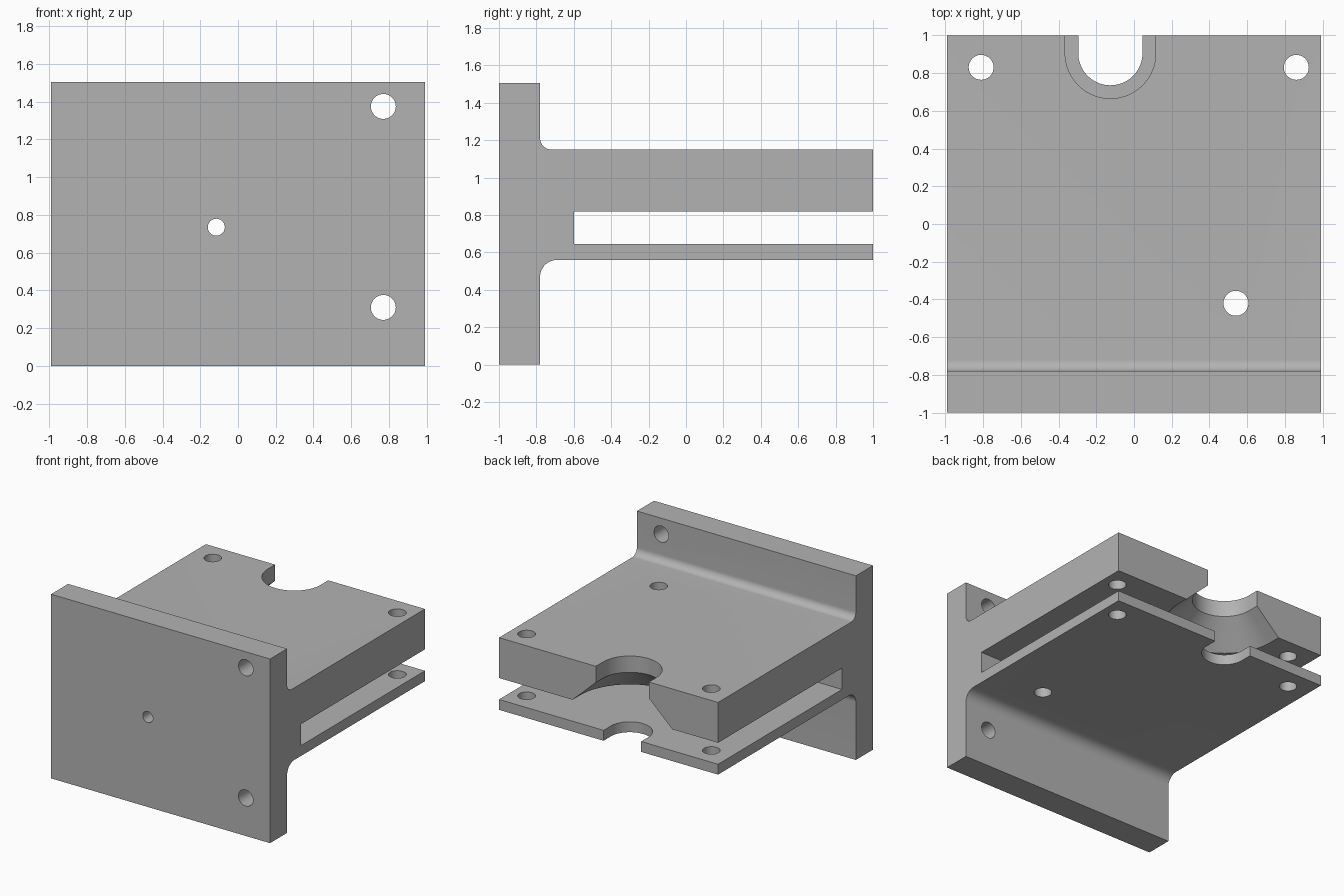
import bpy
import math
from math import cos, sin, pi
from mathutils import Matrix, Vector

cube = bpy.data.objects.get("Cube")
if cube:
    bpy.data.objects.remove(cube, do_unlink=True)

grey = bpy.data.materials.new("machined grey")
grey.use_nodes = True
colour = (0.45, 0.45, 0.45, 1)
grey.diffuse_color = colour
grey.node_tree.nodes["Principled BSDF"].inputs["Base Color"].default_value = colour


def arc(cx, cy, r, start, end, steps):
    """Points on an arc, angles in degrees."""
    angles = [math.radians(start + (end - start) * i / steps) for i in range(steps + 1)]
    return [(cx + r * cos(a), cy + r * sin(a)) for a in angles]


def loft(name, rings):
    """Closed solid through a stack of rings with equal point counts."""
    n = len(rings[0])
    verts = [p for ring in rings for p in ring]
    last = (len(rings) - 1) * n
    faces = [tuple(reversed(range(n))), tuple(range(last, last + n))]
    for k in range(len(rings) - 1):
        for i in range(n):
            j = (i + 1) % n
            faces.append((k * n + i, k * n + j, k * n + n + j, k * n + n + i))
    mesh = bpy.data.meshes.new(name)
    mesh.from_pydata(verts, [], faces)
    mesh.materials.append(grey)
    obj = bpy.data.objects.new(name, mesh)
    bpy.context.collection.objects.link(obj)
    return obj


def drill(name, start, end, r):
    """Round cutter between two points."""
    start, end = Vector(start), Vector(end)
    turn = (end - start).to_track_quat('Z', 'Y').to_matrix()
    circle = [turn @ Vector((x, y, 0)) for x, y in arc(0, 0, r, 0, 352.5, 47)]
    return loft(name, [[p + c for p in circle] for c in (start, end)])


def notch(name, levels):
    """U-shaped cutter open to the back, from (height, radius) levels."""
    rings = []
    for z, r in levels:
        outline = [(-0.125 + r, 1.2)] + arc(-0.125, 0.905, r, 0, -180, 40) + [(-0.125 - r, 1.2)]
        rings.append([(x, y, z) for x, y in reversed(outline)])
    return loft(name, rings)


# Side profile: upright flange, two shelves and the fillets between them
profile = [(-1, 0), (-0.78, 0)]
profile += arc(-0.69, 0.47, 0.09, 180, 90, 12)
profile += [(1, 0.56), (1, 0.645), (-0.6, 0.645), (-0.6, 0.82), (1, 0.82), (1, 1.15)]
profile += arc(-0.72, 1.21, 0.06, 270, 180, 12)
profile += [(-0.78, 1.505), (-1, 1.505)]
bracket = loft("bracket", [[(x, y, z) for y, z in profile] for x in (-0.99, 0.99)])

# Holes through both shelves
cutters = [drill("shelf_hole", (x, y, 0.5), (x, y, 1.3), 0.066)
           for x, y in [(-0.81, 0.83), (0.86, 0.83), (0.54, -0.42)]]
# Holes through the flange
cutters += [drill("flange_hole", (0.77, -1.1, z), (0.77, -0.7, z), 0.066) for z in (0.31, 1.375)]
cutters.append(drill("centre_hole", (-0.115, -1.1, 0.735), (-0.115, -0.5, 0.735), 0.045))
# Flared notch in the upper shelf, plain notch in the lower one
cutters.append(notch("upper_notch", [(0.75, 0.45), (0.82, 0.45), (1.017, 0.24), (1.3, 0.24)]))
cutters.append(notch("lower_notch", [(0.5, 0.17), (0.72, 0.17)]))

bpy.ops.object.select_all(action='DESELECT')
bracket.select_set(True)
bpy.context.view_layer.objects.active = bracket
for cutter in cutters:
    cutter.hide_render = True
    cut = bracket.modifiers.new(cutter.name, 'BOOLEAN')
    cut.operation = 'DIFFERENCE'
    cut.solver = 'EXACT'
    cut.object = cutter
    bpy.ops.object.modifier_apply(modifier=cut.name)
    bpy.data.objects.remove(cutter, do_unlink=True)

bpy.ops.object.shade_smooth_by_angle(angle=math.radians(30))
